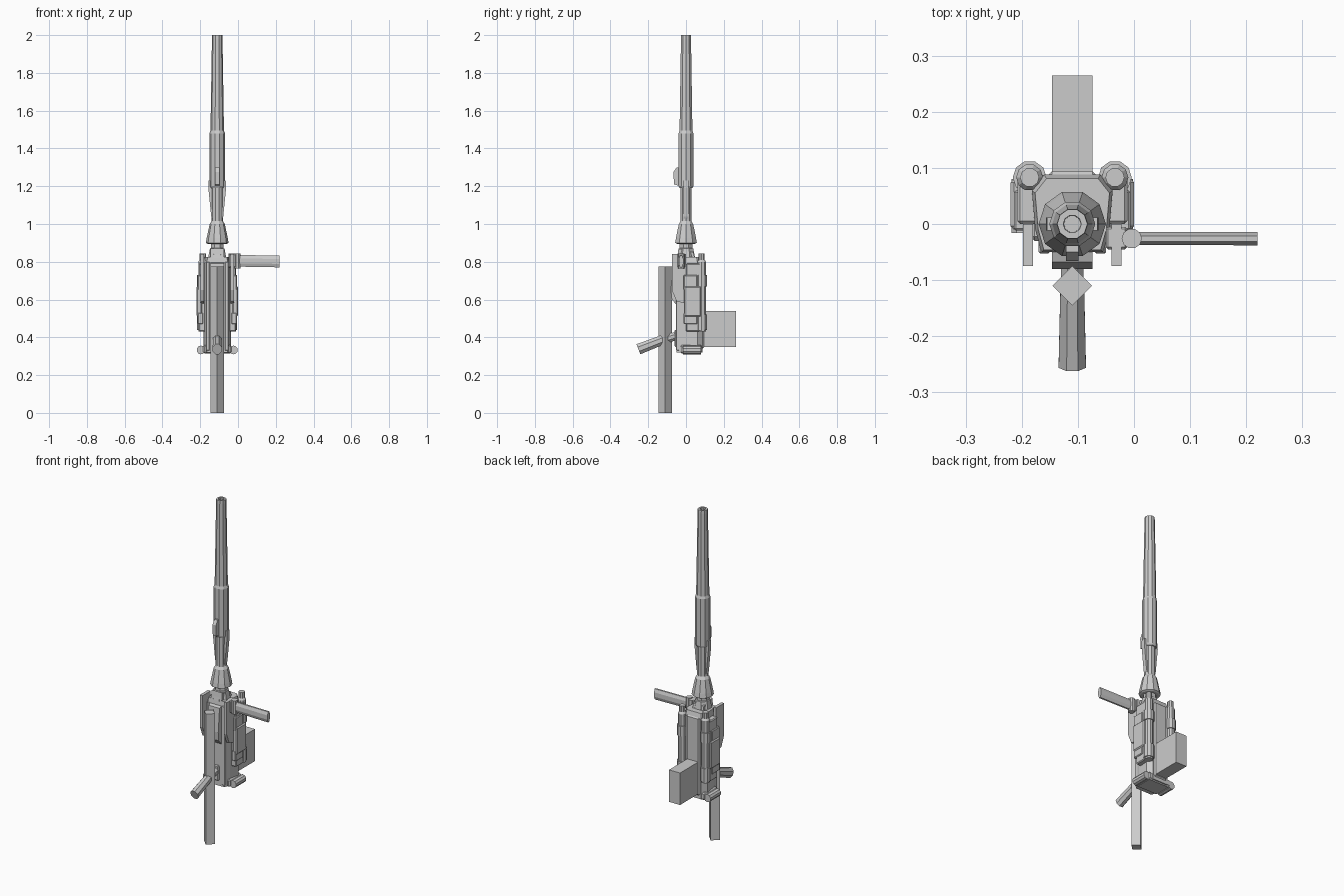
import bpy, bmesh, math
from mathutils import Vector

if "Cube" in bpy.data.objects:
    bpy.data.objects.remove(bpy.data.objects["Cube"])

CX = -0.11  # barrel axis


def finish(name, bm):
    bmesh.ops.recalc_face_normals(bm, faces=bm.faces)
    me = bpy.data.meshes.new(name)
    bm.to_mesh(me)
    bm.free()
    ob = bpy.data.objects.new(name, me)
    bpy.context.collection.objects.link(ob)
    return ob


def loft(name, rings, closed=False):
    """Skin a list of equal-length vertex rings; capped unless closed."""
    bm = bmesh.new()
    vs = [[bm.verts.new(p) for p in r] for r in rings]
    n = len(vs[0])
    pairs = list(zip(vs, vs[1:])) + ([(vs[-1], vs[0])] if closed else [])
    for a, b in pairs:
        for i in range(n):
            bm.faces.new((a[i], a[(i + 1) % n], b[(i + 1) % n], b[i]))
    if not closed:
        bm.faces.new(vs[0])
        bm.faces.new(vs[-1])
    return finish(name, bm)


def box(name, x, y, z, bevel=0):
    ob = loft(name, [[(x[0], y[0], h), (x[1], y[0], h), (x[1], y[1], h), (x[0], y[1], h)] for h in z])
    if bevel:
        m = ob.modifiers.new("bevel", "BEVEL")
        m.width, m.segments = bevel, 1
    return ob


def plate(name, yz, x0, x1):
    """Side profile in y,z extruded along x."""
    return loft(name, [[(x, y, z) for y, z in yz] for x in (x0, x1)])


def lathe(name, prof, cx, cy, n, turn=0.0):
    """Profile of (radius, z) turned about a vertical axis."""
    return loft(name, [[(cx + r * math.cos(turn + 2 * math.pi * i / n),
                         cy + r * math.sin(turn + 2 * math.pi * i / n), z)
                        for i in range(n)] for r, z in prof])


def rod(name, p0, p1, r0, r1, n, squash=1.0):
    """Tapered n-sided bar between two points."""
    p0, p1 = Vector(p0), Vector(p1)
    d = (p1 - p0).normalized()
    u = d.cross(Vector((0, 0, 1))).normalized()
    v = d.cross(u)
    t = math.pi / n
    return loft(name, [[p + u * (r * squash * math.cos(t + 2 * math.pi * i / n))
                        + v * (r * math.sin(t + 2 * math.pi * i / n)) for i in range(n)]
                       for p, r in ((p0, r0), (p1, r1))])


# Barrel with hollow muzzle, jacket and flared cone
lathe("barrel", [(0.03, 0.80), (0.03, 1.25), (0.036, 1.48), (0.028, 1.98), (0.027, 2.0),
                 (0.016, 2.0), (0.015, 1.95)], CX, 0, 10)
lathe("barrel_jacket", [(0.036, 1.19), (0.041, 1.2), (0.041, 1.48), (0.034, 1.50)], CX, 0, 10)
lathe("barrel_cone", [(0.05, 0.895), (0.06, 0.90), (0.056, 0.925), (0.04, 1.0), (0.03, 1.015)], CX, 0, 10)
lathe("barrel_neck", [(0.052, 0.82), (0.042, 0.87), (0.036, 0.872), (0.036, 0.90)], CX, 0, 8, math.pi / 8)

# Side fins and front sight on barrel
for s in (-1, 1):
    prof = [(0.025, 1.02), (0.032, 1.04), (0.037, 1.09), (0.047, 1.19), (0.045, 1.23), (0.03, 1.23)]
    loft("barrel_fin", [[(CX + s * r, y, z) for r, z in prof] for y in (-0.012, 0.012)])
plate("front_sight", [(-0.03, 1.20), (-0.064, 1.21), (-0.066, 1.275), (-0.05, 1.30), (-0.03, 1.30)],
      CX - 0.011, CX + 0.011)

# Receiver: faceted body lofted to a chamfered top
half = [(0.055, -0.05), (0.066, -0.01), (0.072, 0.06), (0.05, 0.088)]
ring = half + [(-x, y) for x, y in reversed(half)]
loft("receiver", [[(CX + x * k, y * k, z) for x, y in ring]
                  for k, z in ((1, 0.32), (1, 0.80), (0.92, 0.825))])
box("receiver_base", (CX - 0.075, CX + 0.075), (-0.03, 0.085), (0.315, 0.36), 0.008)
box("receiver_back_rib", (CX - 0.042, CX + 0.042), (0.07, 0.094), (0.34, 0.80), 0.006)
plate("neck_block", [(-0.05, 0.80), (0.05, 0.80), (0.04, 0.85), (-0.04, 0.87)], CX - 0.035, CX + 0.035)

# Parts mirrored on both sides of the receiver
for s in (-1, 1):
    tx = CX + s * 0.076

    def span(a, b):
        return tuple(sorted((CX + s * a, CX + s * b)))

    lathe("side_tube", [(0.024, 0.43), (0.024, 0.80), (0.017, 0.81), (0.017, 0.845)], tx, 0.083, 10)
    for z0, z1 in ((0.44, 0.52), (0.67, 0.73)):
        lathe("tube_collar", [(0.030, z0), (0.030, z1)], tx, 0.083, 10)
    box("tube_mount", span(0.05, 0.098), (0.0, 0.09), (0.43, 0.79), 0.005)
    box("side_panel", span(0.08, 0.11), (-0.01, 0.08), (0.51, 0.67), 0.006)
    for z0, z1 in ((0.47, 0.53), (0.65, 0.73)):
        box("panel_clamp", span(0.075, 0.104), (-0.012, 0.06), (z0, z1), 0.004)
    rod("pivot_pin", (CX + s * 0.086, -0.016, 0.333), (CX + s * 0.086, 0.08, 0.333), 0.023, 0.023, 10)
    plate("side_plate", [(0.0, 0.84), (-0.075, 0.84), (-0.075, 0.65), (-0.05, 0.59), (0.0, 0.58)],
          *span(0.070, 0.088))
    box("front_rail", span(0.04, 0.06), (-0.053, -0.02), (0.33, 0.80), 0.003)

# Square support post with its bracket
lathe("support_post", [(0.035, 0.0), (0.035, 0.775)], CX, -0.11, 4)
plate("post_bracket", [(-0.04, 0.80), (-0.068, 0.79), (-0.08, 0.65), (-0.075, 0.60), (-0.04, 0.56)],
      CX - 0.036, CX + 0.036)

# Rear grip
rod("rear_grip", (CX, -0.252, 0.337), (CX, -0.115, 0.39), 0.031, 0.027, 8, 0.85)
rod("grip_link", (CX, -0.12, 0.388), (CX, -0.04, 0.41), 0.024, 0.024, 8, 0.9)
box("grip_base", (CX - 0.022, CX + 0.022), (-0.06, -0.03), (0.35, 0.44), 0.005)

# Box magazine
box("magazine", (CX - 0.036, CX + 0.036), (0.06, 0.265), (0.35, 0.54))

# Carrying handle with hinge
box("handle_mount", (-0.05, -0.012), (-0.045, -0.005), (0.77, 0.84), 0.004)
lathe("handle_hinge", [(0.018, 0.765), (0.018, 0.845)], -0.004, -0.026, 10)
rod("carry_handle", (-0.01, -0.026, 0.805), (0.22, -0.026, 0.802), 0.033, 0.034, 8, 0.38)
